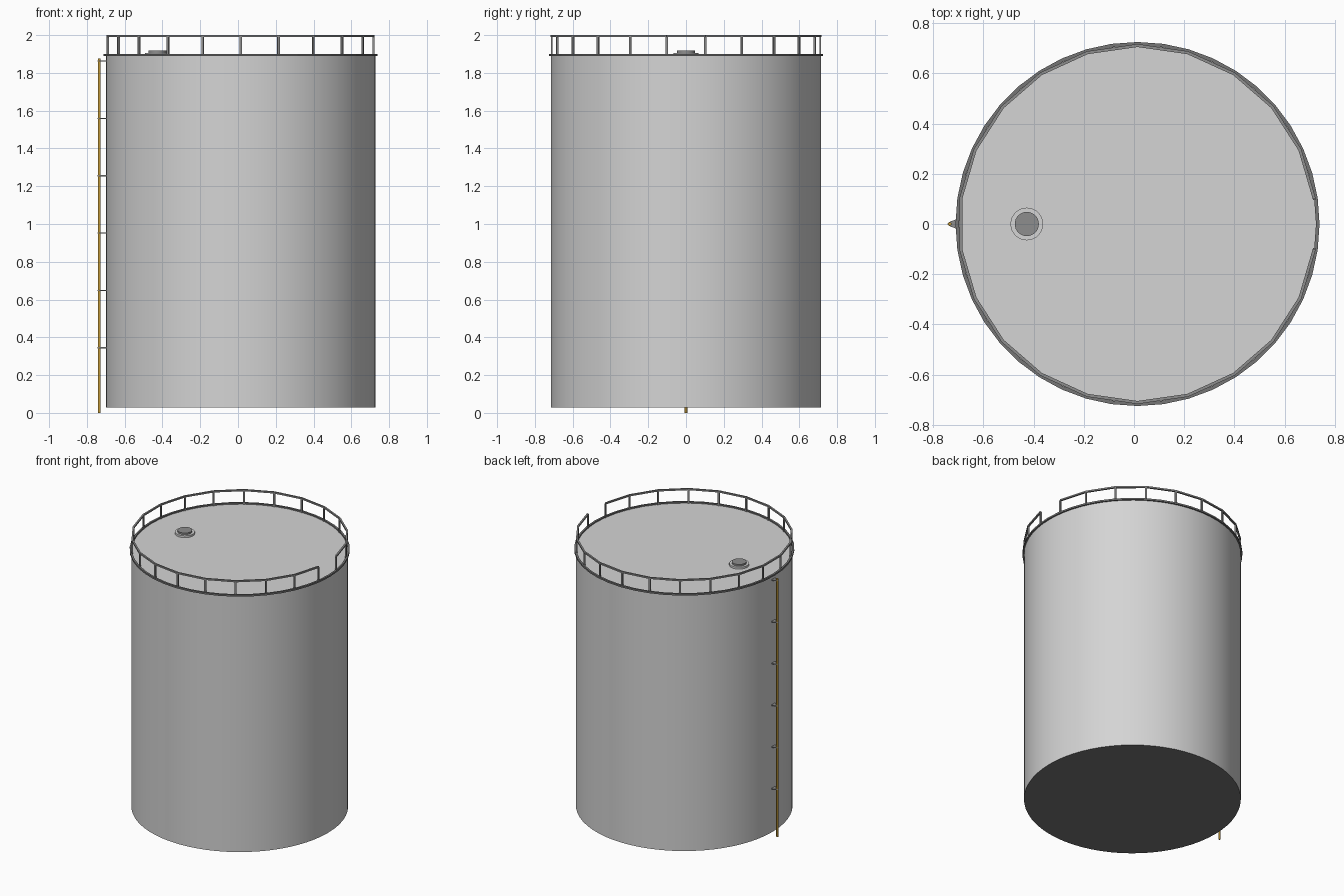
import bpy, bmesh, math
from mathutils import Vector

if "Cube" in bpy.data.objects:
    bpy.data.objects.remove(bpy.data.objects["Cube"])

CX = 0.014          # tank axis
R = 0.714           # tank radius
ROOF = 1.892
POSTS = 22


def material(name, rgb):
    m = bpy.data.materials.new(name)
    m.diffuse_color = (*rgb, 1)
    m.use_nodes = True
    m.node_tree.nodes["Principled BSDF"].inputs["Base Color"].default_value = m.diffuse_color
    return m


LIGHT = material("light grey steel", (0.66, 0.66, 0.66))
MID = material("mid grey steel", (0.27, 0.27, 0.27))
DARK = material("dark grey steel", (0.18, 0.18, 0.18))
YELLOW = material("ochre pipe paint", (0.56, 0.33, 0.04))


def finish(name, bm, *mats, smooth=True):
    bmesh.ops.recalc_face_normals(bm, faces=bm.faces)
    me = bpy.data.meshes.new(name)
    bm.to_mesh(me)
    bm.free()
    for m in mats:
        me.materials.append(m)
    ob = bpy.data.objects.new(name, me)
    bpy.context.collection.objects.link(ob)
    if smooth:
        bpy.ops.object.select_all(action='DESELECT')
        ob.select_set(True)
        bpy.context.view_layer.objects.active = ob
        bpy.ops.object.shade_smooth_by_angle(angle=math.radians(35))
    return ob


def cylinder(name, x, r, z0, z1, mat, sides=32):
    bm = bmesh.new()
    bmesh.ops.create_cone(bm, cap_ends=True, segments=sides, radius1=r, radius2=r, depth=z1 - z0)
    bmesh.ops.translate(bm, vec=(x, 0, (z0 + z1) / 2), verts=bm.verts)
    return finish(name, bm, mat)


def sweep_ring(bm, profile, angles, closed):
    """Sweep an (r, z) profile through the given angles round the tank axis."""
    rings = [[bm.verts.new((CX + r * math.cos(a), r * math.sin(a), z)) for r, z in profile]
             for a in angles]
    n, k = len(rings), len(profile)
    for i in range(n if closed else n - 1):
        a, b = rings[i], rings[(i + 1) % n]
        for j in range(k):
            bm.faces.new((a[j], a[(j + 1) % k], b[(j + 1) % k], b[j]))
    if not closed:
        bm.faces.new(rings[0])
        bm.faces.new(rings[-1][::-1])


def box_profile(r0, r1, z0, z1):
    return [(r0, z0), (r1, z0), (r1, z1), (r0, z1)]


# Tank shell with a dark underside
tank = cylinder("tank_shell", CX, R, 0.028, ROOF, LIGHT, 64)
tank.data.materials.append(DARK)
for p in tank.data.polygons:
    if p.normal.z < -0.9:
        p.material_index = 1

# Rim round the roof edge
bm = bmesh.new()
sweep_ring(bm, box_profile(0.711, 0.725, 1.889, 1.901),
           [2 * math.pi * i / 44 for i in range(44)], True)
finish("roof_rim", bm, DARK, smooth=False)

# Top rail, open for one bay on the right side
step = 2 * math.pi / POSTS
angles = [step * (i + 0.5) for i in range(POSTS)]
bm = bmesh.new()
sweep_ring(bm, box_profile(0.705, 0.717, 1.989, 2.0), angles, False)
finish("guard_rail", bm, MID, smooth=False)

# Rail posts
bm = bmesh.new()
for a in angles:
    h = 0.006 / 0.711
    sweep_ring(bm, box_profile(0.706, 0.716, ROOF, 1.992), [a - h, a + h], False)
finish("rail_posts", bm, MID, smooth=False)

# Roof hatch
cylinder("hatch_flange", -0.427, 0.065, ROOF - 0.004, 1.906, LIGHT)
cylinder("hatch_cap", -0.427, 0.048, 1.900, 1.918, MID)

# Vertical pipe on the left side
cylinder("side_pipe", -0.734, 0.007, 0.0, 1.876, YELLOW, 12)

# Pointed brackets holding the pipe
bm = bmesh.new()
outline = [(-0.695, -0.019), (-0.712, -0.017), (-0.732, -0.010), (-0.745, 0),
           (-0.732, 0.010), (-0.712, 0.017), (-0.695, 0.019)]
for i in range(6):
    z = 0.345 + 0.3034 * i
    f = bm.faces.new([bm.verts.new((x, y, z - 0.003)) for x, y in outline])
    ext = bmesh.ops.extrude_face_region(bm, geom=[f])
    bmesh.ops.translate(bm, vec=Vector((0, 0, 0.006)),
                        verts=[v for v in ext["geom"] if isinstance(v, bmesh.types.BMVert)])
finish("pipe_brackets", bm, MID, smooth=False)
